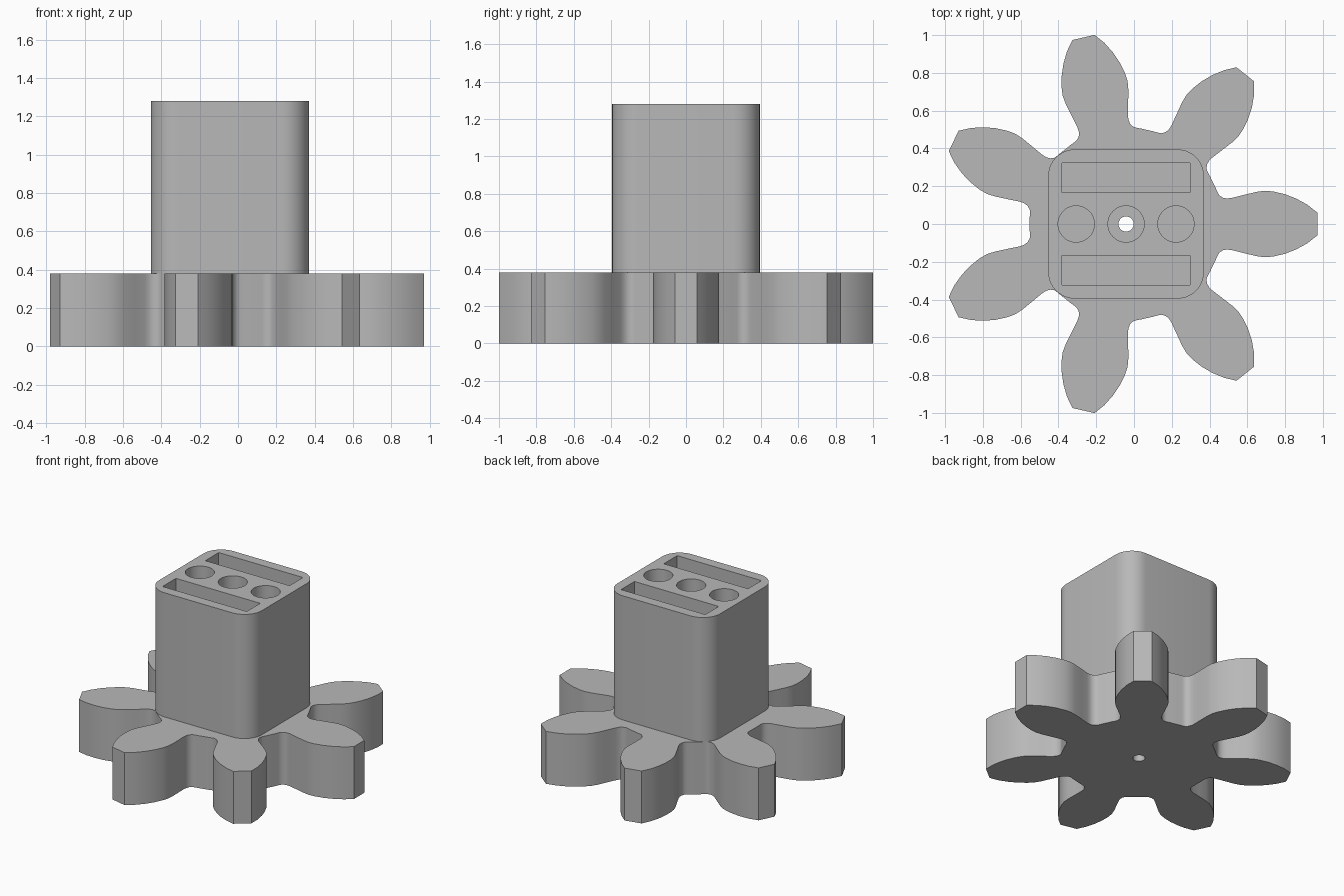
import bpy, bmesh, math

cube = bpy.data.objects.get("Cube")
if cube:
    bpy.data.objects.remove(cube, do_unlink=True)

CX = -0.042          # shared axis of gear and post
GEAR_TOP, POST_TOP = 0.38, 1.28
TEETH = 7

grey = bpy.data.materials.new("plain grey")
grey.use_nodes = True
grey.diffuse_color = (0.48, 0.48, 0.48, 1)
grey.node_tree.nodes["Principled BSDF"].inputs["Base Color"].default_value = grey.diffuse_color


def circle(x, y, r, n=48):
    return [(x + r * math.cos(math.tau * i / n), y + r * math.sin(math.tau * i / n))
            for i in range(n)]


def rectangle(hx, hy, y=0):
    return [(-hx, y - hy), (hx, y - hy), (hx, y + hy), (-hx, y + hy)]


def rounded_rectangle(hx, hy, r, n=10):
    pts = []
    for q, (sx, sy) in enumerate([(1, 1), (-1, 1), (-1, -1), (1, -1)]):
        for i in range(n + 1):
            a = math.pi / 2 * (q + i / n)
            pts.append((sx * (hx - r) + r * math.cos(a), sy * (hy - r) + r * math.sin(a)))
    return pts


def gear_outline():
    # half a tooth, from tip corner down the flank to the root
    half = [(1.013, 0.06), (0.96, 0.102), (0.9, 0.135), (0.84, 0.158), (0.78, 0.172),
            (0.735, 0.176), (0.69, 0.17), (0.62, 0.153), (0.56, 0.138), (0.535, 0.135),
            (0.512, 0.139), (0.493, 0.152), (0.484, 0.168), (0.473, 0.194)]
    tooth = [(x, -y) for x, y in reversed(half)] + half
    gap = math.pi / TEETH
    tooth.append((0.51 * math.cos(gap), 0.51 * math.sin(gap)))
    pts = []
    for k in range(TEETH):
        c, s = math.cos(math.tau * k / TEETH), math.sin(math.tau * k / TEETH)
        pts += [(x * c - y * s, x * s + y * c) for x, y in tooth]
    return pts


def extrude_profile(name, loops, z0, z1):
    """Solid from an outer loop with any number of inner openings."""
    curve = bpy.data.curves.new(name, 'CURVE')
    curve.dimensions = '2D'
    curve.fill_mode = 'BOTH'
    curve.extrude = (z1 - z0) / 2
    for loop in loops:
        spline = curve.splines.new('POLY')
        spline.points.add(len(loop) - 1)
        for p, (x, y) in zip(spline.points, loop):
            p.co = (x, y, 0, 1)
        spline.use_cyclic_u = True
    obj = bpy.data.objects.new(name, curve)
    bpy.context.collection.objects.link(obj)
    obj.location = (CX, 0, (z0 + z1) / 2)
    bpy.ops.object.select_all(action='DESELECT')
    obj.select_set(True)
    bpy.context.view_layer.objects.active = obj
    bpy.ops.object.convert(target='MESH')
    obj = bpy.context.view_layer.objects.active
    bm = bmesh.new()
    bm.from_mesh(obj.data)
    bmesh.ops.remove_doubles(bm, verts=bm.verts, dist=0.0005)
    bmesh.ops.recalc_face_normals(bm, faces=bm.faces)
    bm.to_mesh(obj.data)
    bm.free()
    obj.data.materials.clear()
    obj.data.materials.append(grey)
    bpy.ops.object.shade_smooth_by_angle(angle=math.radians(30))
    return obj


# Seven-toothed gear with an axle hole
extrude_profile("gear_base", [gear_outline(), circle(0, 0, 0.04)], 0, GEAR_TOP)

# Rounded post with three round sockets and two long slots
openings = [circle(x, 0, 0.096) for x in (-0.264, 0, 0.264)]
openings += [rectangle(0.338, 0.077, y) for y in (-0.245, 0.245)]
extrude_profile("socket_post", [rounded_rectangle(0.412, 0.395, 0.14)] + openings,
                GEAR_TOP, POST_TOP)
